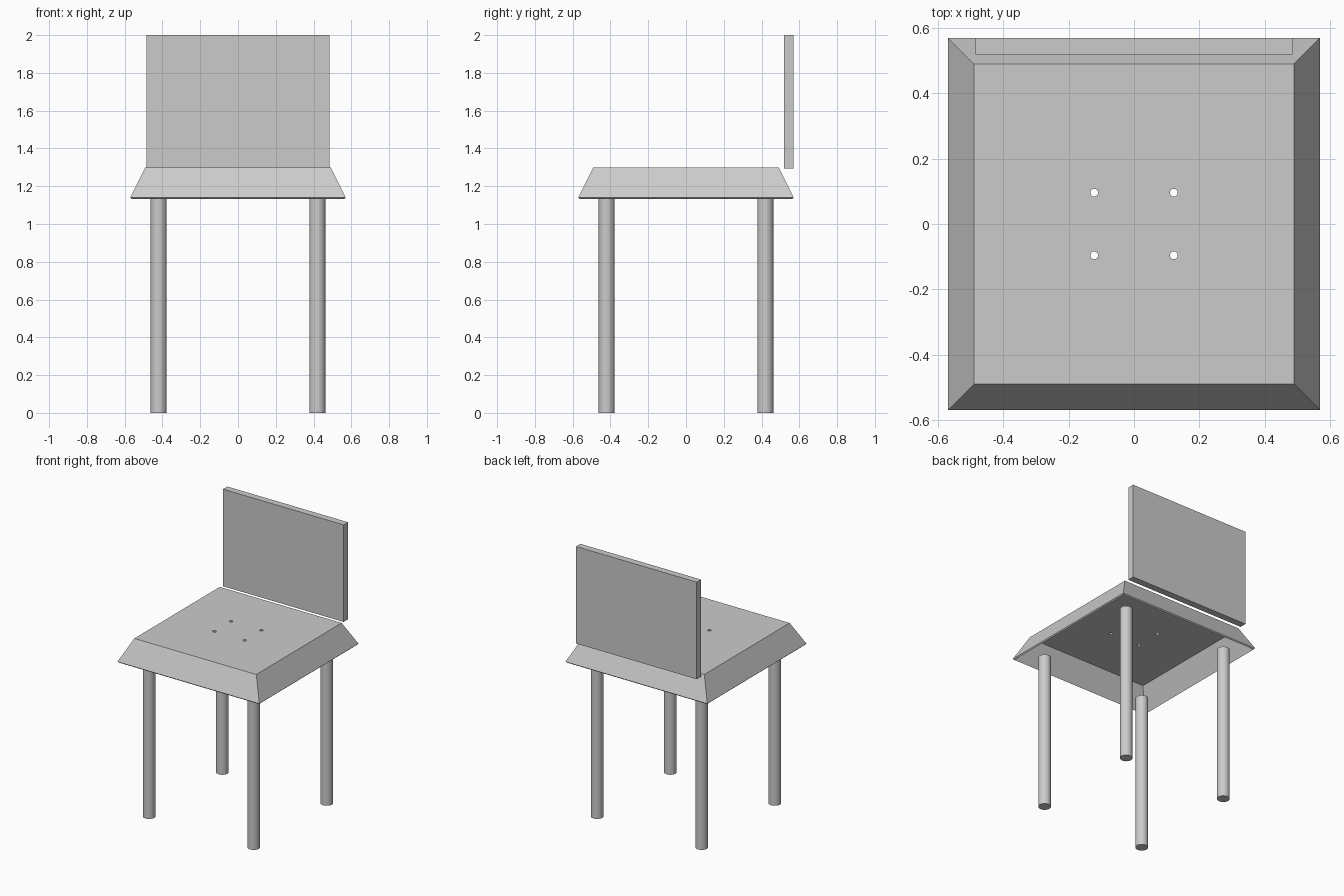
import bpy, bmesh, math
from mathutils import Matrix

cube = bpy.data.objects.get("Cube")
if cube:
    bpy.data.objects.remove(cube, do_unlink=True)

GREY = (0.6, 0.6, 0.6, 1)
grey = bpy.data.materials.new("plain_grey")
grey.use_nodes = True
grey.diffuse_color = GREY
grey.node_tree.nodes["Principled BSDF"].inputs["Base Color"].default_value = GREY


def make_object(name, bm):
    mesh = bpy.data.meshes.new(name)
    bm.to_mesh(mesh)
    bm.free()
    mesh.materials.append(grey)
    obj = bpy.data.objects.new(name, mesh)
    bpy.context.collection.objects.link(obj)
    return obj


def activate(obj):
    bpy.ops.object.select_all(action='DESELECT')
    obj.select_set(True)
    bpy.context.view_layer.objects.active = obj


def add_cylinder(bm, x, y, bottom, top, radius, sides):
    bmesh.ops.create_cone(bm, cap_ends=True, segments=sides, radius1=radius,
                          radius2=radius, depth=top - bottom,
                          matrix=Matrix.Translation((x, y, (bottom + top) / 2)))


RIM, SEAT = 1.14, 1.30
CORNERS = [(sx, sy) for sx in (-1, 1) for sy in (-1, 1)]

# Seat: a tapered shell, open underneath
bm = bmesh.new()
place = Matrix.Translation((0, 0, (RIM + SEAT) / 2)) @ Matrix.Rotation(math.pi / 4, 4, 'Z')
bmesh.ops.create_cone(bm, cap_ends=True, segments=4, radius1=0.57 * math.sqrt(2),
                      radius2=0.49 * math.sqrt(2), depth=SEAT - RIM, matrix=place)
bottom = [f for f in bm.faces if f.normal.z < -0.9]
bmesh.ops.delete(bm, geom=bottom, context='FACES_ONLY')
seat = make_object("seat", bm)
shell = seat.modifiers.new("shell", 'SOLIDIFY')
shell.thickness = 0.01
shell.offset = -1
shell.use_even_offset = True

# Four small holes through the seat top
bm = bmesh.new()
for sx, sy in CORNERS:
    add_cylinder(bm, sx * 0.122, sy * 0.096, SEAT - 0.05, SEAT + 0.05, 0.012, 24)
cutter = make_object("hole_cutter", bm)
cutter.hide_render = True
holes = seat.modifiers.new("holes", 'BOOLEAN')
holes.operation = 'DIFFERENCE'
holes.solver = 'EXACT'
holes.object = cutter
activate(seat)
bpy.ops.object.modifier_apply(modifier="shell")
bpy.ops.object.modifier_apply(modifier="holes")
bpy.data.objects.remove(cutter, do_unlink=True)

# Round legs
for sx, sy in CORNERS:
    bm = bmesh.new()
    add_cylinder(bm, sx * 0.42, sy * 0.42, 0, RIM, 0.042, 40)
    name = ("back" if sy > 0 else "front") + ("_left" if sx > 0 else "_right") + "_leg"
    leg = make_object(name, bm)
    activate(leg)
    bpy.ops.object.shade_smooth_by_angle(angle=math.radians(30))

# Flat backrest panel
bm = bmesh.new()
bmesh.ops.create_cube(bm, size=1, matrix=Matrix.Translation((0, 0.545, 1.6475))
                      @ Matrix.Diagonal((0.97, 0.05, 0.705, 1)))
make_object("backrest", bm)
